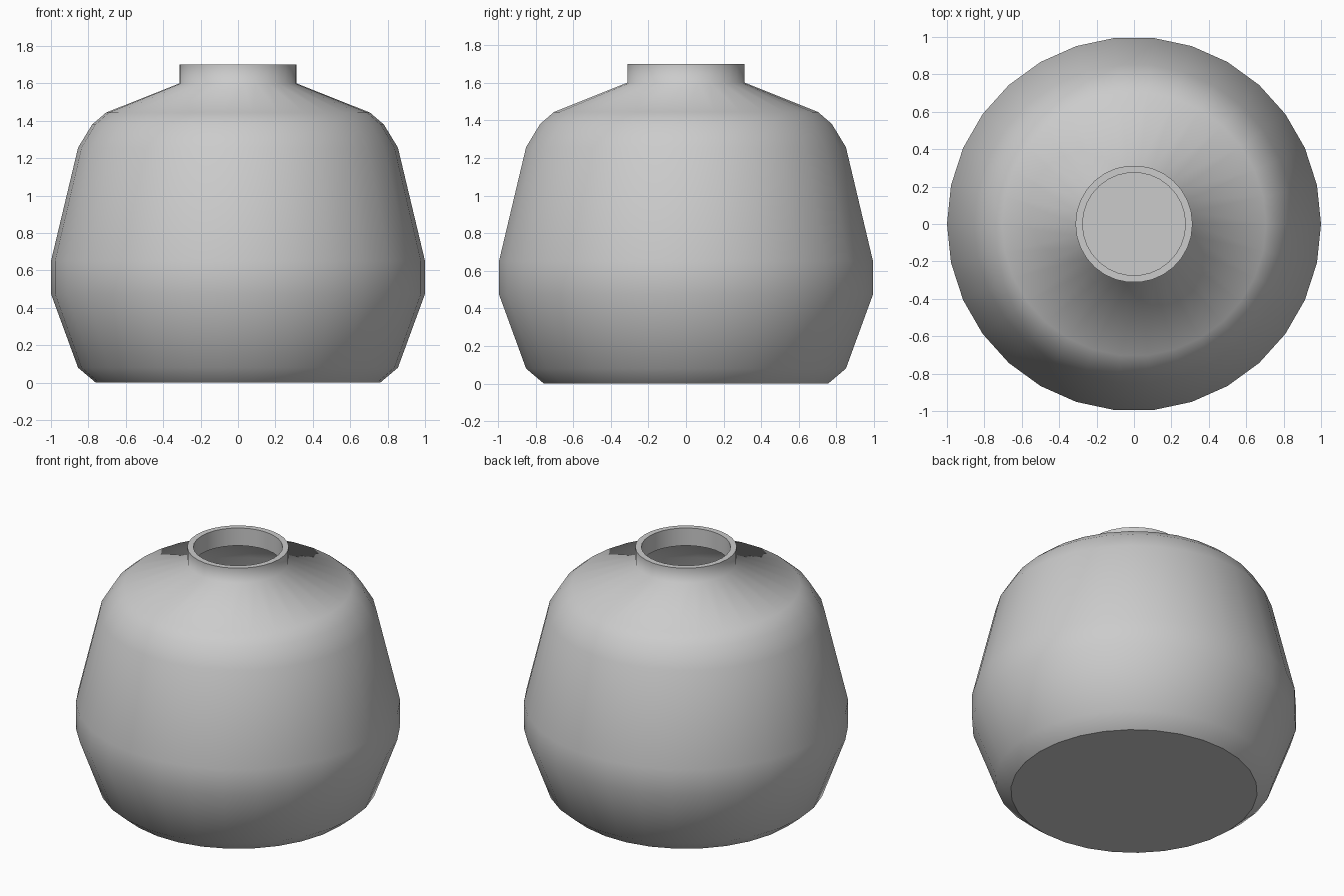
import bpy
import bmesh
import math

cube = bpy.data.objects.get("Cube")
if cube:
    bpy.data.objects.remove(cube, do_unlink=True)

SIDES = 30

# Plain grey clay
clay = bpy.data.materials.new("grey clay")
clay.use_nodes = True
GREY = (0.6, 0.6, 0.6, 1)
clay.diffuse_color = GREY
clay.node_tree.nodes["Principled BSDF"].inputs["Base Color"].default_value = GREY

# Outer wall from base to lip, then inner wall from lip to floor: (radius, height)
outer = [(0.76, 0), (0.855, 0.08), (1, 0.475), (1, 0.65), (0.855, 1.257),
         (0.78, 1.38), (0.706, 1.444), (0.313, 1.6), (0.313, 1.7)]
inner = [(0.275, 1.7), (0.275, 1.58), (0.69, 1.41), (0.757, 1.355), (0.822, 1.245),
         (0.965, 0.645), (0.965, 0.48), (0.83, 0.105), (0.75, 0.035)]

bm = bmesh.new()


def ring(radius, height):
    return [bm.verts.new((radius * math.cos(math.tau * i / SIDES),
                          radius * math.sin(math.tau * i / SIDES), height))
            for i in range(SIDES)]


rings = [ring(r, z) for r, z in outer + inner]

# Walls between neighbouring rings
for low, high in zip(rings, rings[1:]):
    for i in range(SIDES):
        j = (i + 1) % SIDES
        bm.faces.new((low[i], low[j], high[j], high[i])).smooth = True

# Base underneath and floor inside
bm.faces.new(rings[0][::-1])
bm.faces.new(rings[-1])

# Crisp edges around the base, lip, inner neck and floor
lip = len(outer)
for k in (0, lip - 1, lip, lip + 1, len(rings) - 1):
    for i in range(SIDES):
        bm.edges.get((rings[k][i], rings[k][(i + 1) % SIDES])).smooth = False

mesh = bpy.data.meshes.new("pot")
bm.to_mesh(mesh)
bm.free()
mesh.materials.append(clay)
pot = bpy.data.objects.new("pot", mesh)
bpy.context.collection.objects.link(pot)
